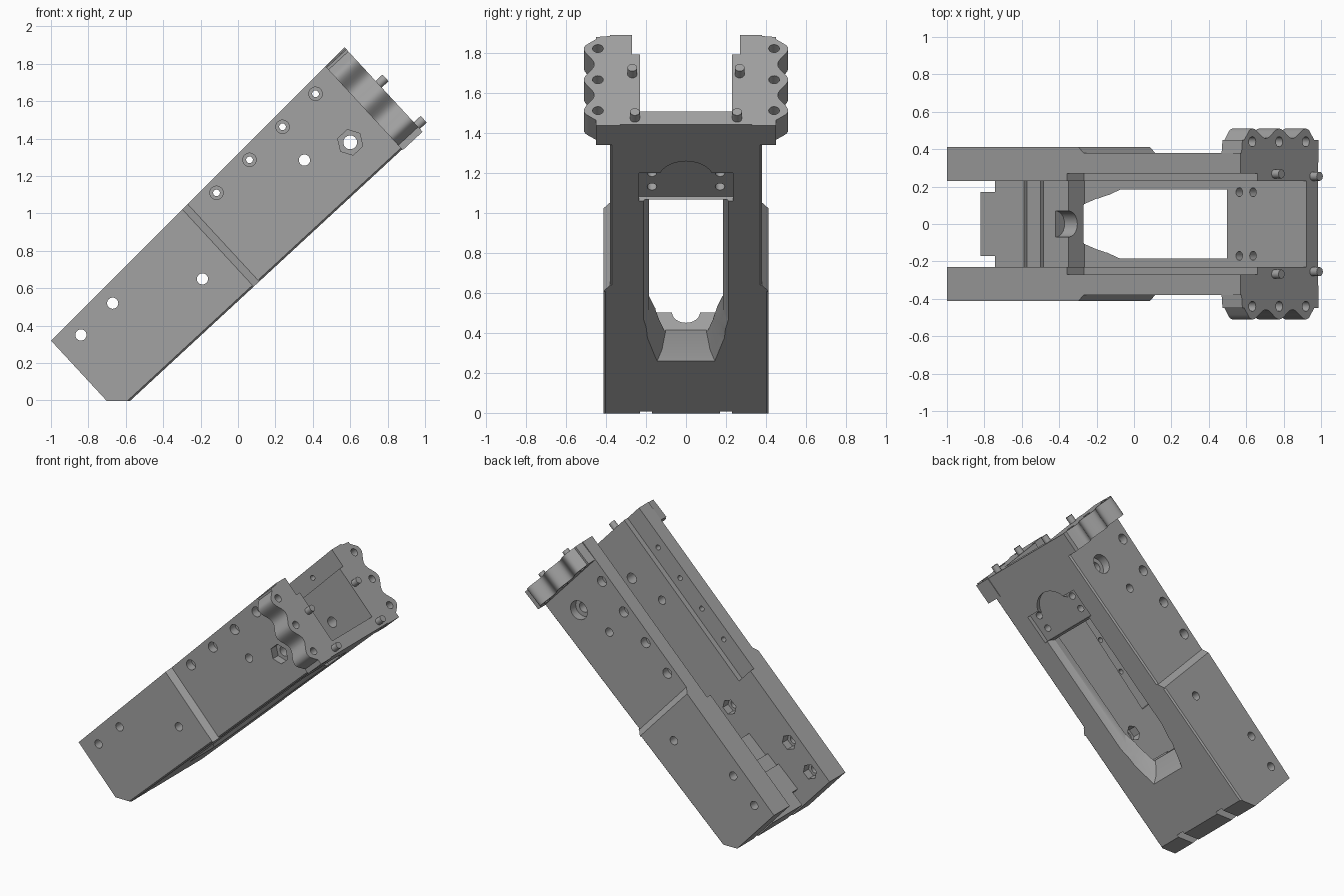
import bpy
from math import cos, sin, pi, radians
from mathutils import Matrix

cube = bpy.data.objects.get("Cube")
if cube:
    bpy.data.objects.remove(cube)

TILT = Matrix.Rotation(radians(-42.75), 4, 'Y')
grey = bpy.data.materials.new("plain grey")
grey.use_nodes = True
COLOUR = (0.36, 0.36, 0.36, 1)
grey.diffuse_color = COLOUR
grey.node_tree.nodes["Principled BSDF"].inputs["Base Color"].default_value = COLOUR


def loft(name, layers):
    """Solid through matching rings, given in (length, y, height)."""
    n = len(layers[0])
    verts = [p for ring in layers for p in ring]
    faces = [list(range(n))[::-1], list(range(len(verts) - n, len(verts)))]
    for k in range(len(layers) - 1):
        for i in range(n):
            j = (i + 1) % n
            faces.append((k * n + i, k * n + j, k * n + n + j, k * n + n + i))
    mesh = bpy.data.meshes.new(name)
    mesh.from_pydata(verts, [], faces)
    mesh.transform(TILT)
    ob = bpy.data.objects.new(name, mesh)
    bpy.context.collection.objects.link(ob)
    mesh.materials.append(grey)
    bpy.context.view_layer.objects.active = ob
    bpy.ops.object.select_all(action='DESELECT')
    ob.select_set(True)
    bpy.ops.object.mode_set(mode='EDIT')
    bpy.ops.mesh.select_all(action='SELECT')
    bpy.ops.mesh.normals_make_consistent(inside=False)
    bpy.ops.object.mode_set(mode='OBJECT')
    return ob


def prism(name, pts, axis, a, b):
    place = {'u': lambda p, t: (t, p[0], p[1]),
             'y': lambda p, t: (p[0], t, p[1]),
             'v': lambda p, t: (p[0], p[1], t)}[axis]
    return loft(name, [[place(p, t) for p in pts] for t in (a, b)])


def ring(cx, cy, r, n=24):
    return [(cx + r * cos(2 * pi * i / n), cy + r * sin(2 * pi * i / n)) for i in range(n)]


def rect(x0, x1, y0, y1):
    return [(x0, y0), (x1, y0), (x1, y1), (x0, y1)]


def combine(target, tool, mode='DIFFERENCE'):
    mod = target.modifiers.new("combine", 'BOOLEAN')
    mod.operation, mod.object, mod.solver = mode, tool, 'EXACT'
    bpy.context.view_layer.objects.active = target
    bpy.ops.object.modifier_apply(modifier=mod.name)
    bpy.data.objects.remove(tool)


def local(x, z):
    p = TILT.inverted() @ Matrix.Translation((x, 0, z)).translation
    return p.x, p.z


# Tapered block, wider at the lower end
body = prism("channel_body", [(-.517, .914), (-.517, .475), (-.426, .39),
                              (1.70, .39), (1.70, 1.0)], 'y', -.412, .412)

for s in (-1, 1):
    # Narrower upper half, with a sloped step
    combine(body, prism("step_cut", [(.465, s * .42), (.515, s * .38), (1.8, s * .38),
                                     (1.8, s * .6), (.465, s * .6)], 'v', .2, 1.2))
    # Chamfered lower edges
    for w, a, b in ((.412, -.6, .47), (.38, .52, 1.8)):
        combine(body, prism("edge_cut", [(s * (w - .015), .385), (s * (w + .01), .41),
                                         (s * (w + .01), .385)], 'u', a, b))

# Scalloped mounting ears
for s in (-1, 1):
    edge = [(s * .33, .385), (s * .45, .385)]
    for i in range(41):
        v = .42 + .55 * i / 40
        tip = .025 * max(0, abs(v - .695) - .23) / .045
        edge.append((s * (.484 + .026 * cos(2 * pi * (v - .695) / .21) - tip), v))
    edge += [(s * .45, .985), (s * .38, .992), (s * .33, .992)]
    combine(body, prism("mounting_ear", edge, 'u', 1.555, 1.70), 'UNION')
    for v in (.485, .695, .907):
        combine(body, prism("ear_hole", ring(s * .44, v, .027), 'u', 1.5, 1.8))

# Channel with a stepped block left at the lower end
combine(body, prism("channel_cut", [(-.6, .65), (-.2, .65), (-.2, .628), (-.1, .628),
                                    (-.1, .606), (.083, .606), (.083, .48), (1.8, .48),
                                    (1.8, 1.2), (-.6, 1.2)], 'y', -.23, .23))
# Shallow rebate along the top of the walls
combine(body, prism("rebate_cut", [(.388, .814), (1.8, .869), (1.8, 1.2), (.388, 1.2)],
                    'y', -.27, .27))
for s in (-1, 1):
    combine(body, prism("corner_cut", rect(-.6, -.41, s * .17, s * .23), 'v', .2, 1))

# Flared floor opening
half = [(1.12, .185), (.36, .185), (.26, .15), (.18, .13), (.085, .1)]
mid = [(1.12, .185), (.28, .185), (.2, .17), (.12, .16), (0, .12)]
wide = [(1.15, .22), (.27, .22), (.2, .205), (.13, .2), (-.05, .15)]
combine(body, loft("floor_opening", [
    [(u, y, v) for u, y in pts] + [(u, -y, v) for u, y in reversed(pts)]
    for pts, v in ((wide, .38), (mid, .43), (half, .49), (half, .7))]))
combine(body, prism("round_trough", ring(0, .606, .07), 'u', -.01, .12))

# Recess under the floor with a rounded end and four screw holes
arc = [(1.29 + .14 * cos(t), .14 * sin(t)) for t in [pi * (i / 16 - .5) for i in range(17)]]
combine(body, prism("under_recess", rect(1.137, 1.343, -.235, .235), 'v', .3, .42))
combine(body, prism("under_recess_round", arc, 'v', .3, .42))
for y in (-.17, .17):
    for u in (1.21, 1.31):
        combine(body, prism("floor_screw_hole", ring(u, y, .024), 'v', .3, .55))

# Lower cross holes with hexagonal nut pockets inside one wall
for x, z in ((-.84, .35), (-.67, .52), (-.19, .65)):
    u, v = local(x, z)
    combine(body, prism("cross_hole", ring(u, v, .03), 'y', -.6, .6))
    combine(body, prism("nut_pocket", ring(u, v, .055, 6), 'y', -.29, -.2))
combine(body, prism("cross_hole", ring(*local(.355, 1.285), .03), 'y', -.6, .6))

# Upper counterbored holes
for i in range(4):
    u, v = local(-.115 + .1765 * i, 1.11 + .1765 * i)
    combine(body, prism("screw_hole", ring(u, v, .018), 'y', -.6, .6))
    for s in (-1, 1):
        combine(body, prism("counterbore", ring(u, v, .036), 'y', s * .32, s * .5))

# Large pivot hole: hexagonal on the front, round on the back
u, v = local(.6, 1.38)
combine(body, prism("pivot_hole", ring(u, v, .037), 'y', -.6, .6))
combine(body, prism("pivot_hex", ring(u, v, .07, 6), 'y', -.5, -.32))
combine(body, prism("pivot_round", ring(u, v, .068), 'y', .32, .5))

# Locating pins on the end face
parts = [body]
for side, s in (("right", -1), ("left", 1)):
    for place, y, v in (("upper", .268, .731), ("lower", .255, .43)):
        parts.append(prism(f"{place}_pin_{side}", ring(s * y, v, .024), 'u', 1.66, 1.75))

for ob in parts:
    bpy.ops.object.select_all(action='DESELECT')
    ob.select_set(True)
    bpy.context.view_layer.objects.active = ob
    bpy.ops.object.shade_smooth_by_angle(angle=radians(30))
